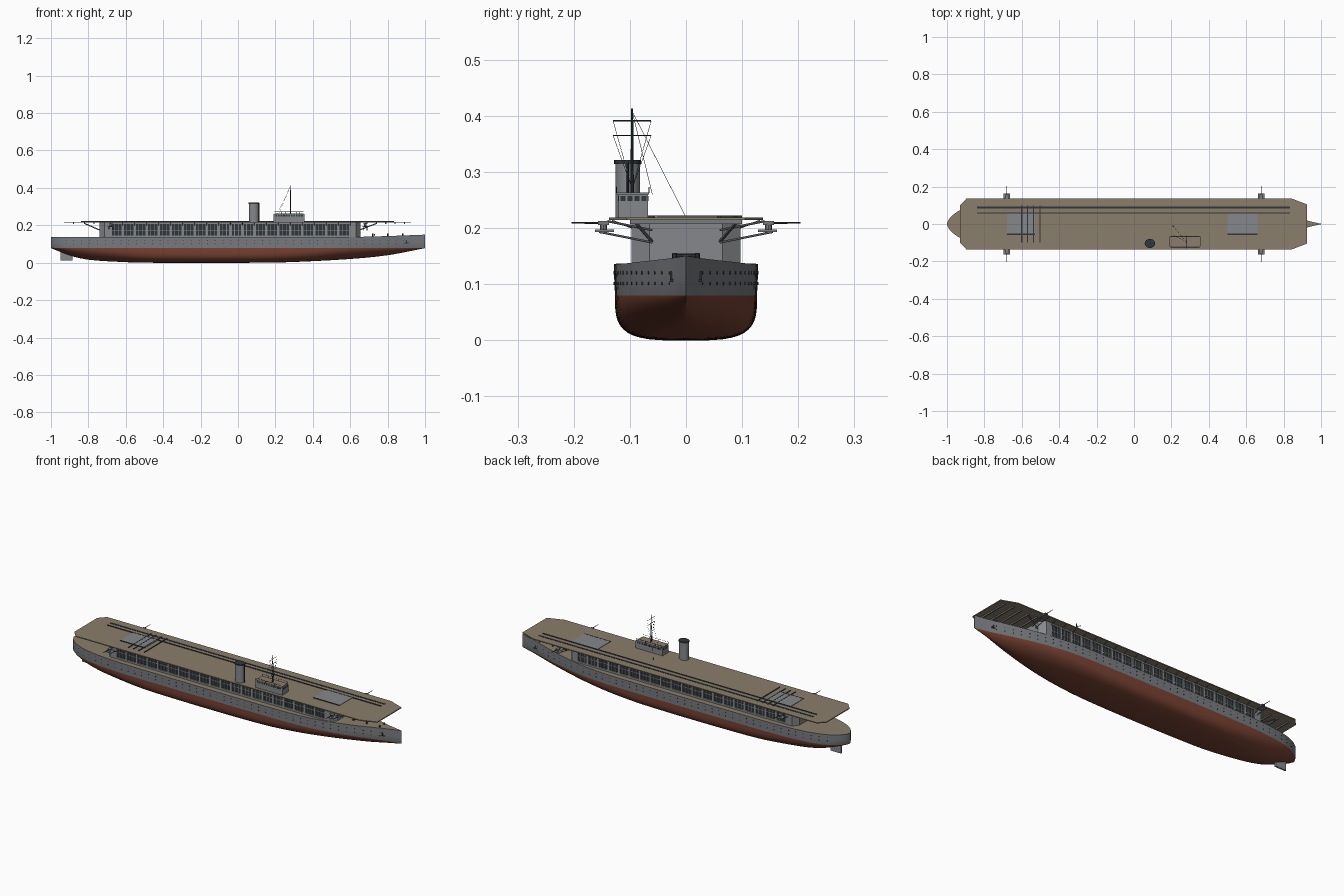
import bpy, bmesh, math
from mathutils import Vector, Matrix

if "Cube" in bpy.data.objects:
    bpy.data.objects.remove(bpy.data.objects["Cube"])

def material(name, c):
    m = bpy.data.materials.new(name)
    m.diffuse_color = (*c, 1)
    m.use_nodes = True
    m.node_tree.nodes["Principled BSDF"].inputs["Base Color"].default_value = m.diffuse_color
    return m

GREY = material("hull grey", (0.19, 0.20, 0.215))
LIGHT = material("light grey", (0.235, 0.245, 0.26))
RED = material("bottom red", (0.19, 0.055, 0.033))
TAN = material("deck tan", (0.255, 0.21, 0.15))
DARK = material("dark grey", (0.03, 0.037, 0.04))

class Part:
    """Collects primitives into one named mesh object."""
    def __init__(self, name, *mats):
        self.name, self.mats, self.bm = name, mats, bmesh.new()

    def box(self, x0, x1, y0, y1, z0, z1):
        m = Matrix.Translation(((x0 + x1) / 2, (y0 + y1) / 2, (z0 + z1) / 2)) @ \
            Matrix.Diagonal((x1 - x0, y1 - y0, z1 - z0, 1))
        bmesh.ops.create_cube(self.bm, size=1, matrix=m)

    def rod(self, a, b, r, n=6, r2=None):
        a, b = Vector(a), Vector(b)
        m = Matrix.Translation((a + b) / 2) @ (b - a).to_track_quat('Z', 'Y').to_matrix().to_4x4()
        bmesh.ops.create_cone(self.bm, cap_ends=True, segments=n, radius1=r,
                              radius2=r if r2 is None else r2, depth=(b - a).length, matrix=m)

    def prism(self, pts, z0, z1):
        lo = [self.bm.verts.new((x, y, z0)) for x, y in pts]
        hi = [self.bm.verts.new((x, y, z1)) for x, y in pts]
        self.bm.faces.new(lo[::-1])
        self.bm.faces.new(hi)
        for i in range(len(pts)):
            j = (i + 1) % len(pts)
            self.bm.faces.new((lo[i], lo[j], hi[j], hi[i]))

    def done(self, rule=None, smooth=False):
        bmesh.ops.recalc_face_normals(self.bm, faces=self.bm.faces)
        if rule:
            for f in self.bm.faces:
                f.material_index = rule(f)
        me = bpy.data.meshes.new(self.name)
        self.bm.to_mesh(me)
        self.bm.free()
        ob = bpy.data.objects.new(self.name, me)
        bpy.context.collection.objects.link(ob)
        for m in self.mats:
            me.materials.append(m)
        if smooth:
            bpy.ops.object.select_all(action='DESELECT')
            ob.select_set(True)
            bpy.context.view_layer.objects.active = ob
            bpy.ops.object.shade_smooth_by_angle(angle=math.radians(35))
        return ob

def curve(table, x):
    """Smooth (Hermite) lookup in a short table of points."""
    n = len(table)
    slope = lambda i: (table[min(i + 1, n - 1)][1] - table[max(i - 1, 0)][1]) / \
                      (table[min(i + 1, n - 1)][0] - table[max(i - 1, 0)][0])
    for i in range(n - 1):
        (x0, y0), (x1, y1) = table[i], table[i + 1]
        if x <= x1 or i == n - 2:
            h = x1 - x0
            t = min(max((x - x0) / h, 0), 1)
            return ((2*t**3 - 3*t*t + 1) * y0 + (t**3 - 2*t*t + t) * h * slope(i)
                    + (3*t*t - 2*t**3) * y1 + (t**3 - t*t) * h * slope(i + 1))

# Hull lines: half breadth, keel height, deck height, fullness of section
BEAM = [(-1, .006), (-.985, .032), (-.96, .055), (-.93, .074), (-.85, .102), (-.7, .121), (-.5, .127),
        (.3, .127), (.5, .118), (.65, .094), (.8, .056), (.92, .02), (1, .001)]
KEEL = [(-1, .078), (-.95, .058), (-.87, .03), (-.78, .014), (-.6, .003), (-.5, 0), (.1, 0), (.3, .004),
        (.6, .02), (.8, .04), (.95, .068), (1, .078)]
SHEER = [(-1, .137), (-.5, .136), (.5, .136), (.75, .141), (1, .15)]
FULL = [(-1, 1.5), (-.7, 2.3), (-.4, 3.4), (.2, 3.4), (.6, 2), (1, 1.2)]
WL = .08

hull = Part("hull", GREY, RED, TAN)
NX, NT = 80, 12
rows = []
for i in range(NX + 1):
    x = -math.cos(math.pi * i / NX) * .75 + (2 * i / NX - 1) * .25
    b, k, d, e = (curve(t, x) for t in (BEAM, KEEL, SHEER, FULL))
    half = []
    for j in range(1, NT + 1):
        t = (j / NT) ** 2
        half.append((b * .985 * (1 - (1 - t) ** e) ** (1 / e), k + (WL - k) * t))
    half += [(b * .995, WL + (d - WL) * .5), (b, d)]
    ring = [(-y, z) for y, z in half[::-1]] + [(0, k)] + half
    rows.append([hull.bm.verts.new((x, y, z)) for y, z in ring])
deck_faces = set()
for a, c in zip(rows, rows[1:]):
    for j in range(len(a)):
        k = (j + 1) % len(a)
        f = hull.bm.faces.new((a[j], c[j], c[k], a[k]))
        if k == 0:
            deck_faces.add(f)
hull.bm.faces.new(rows[0])
hull.bm.faces.new(rows[-1])
hull.done(lambda f: 2 if f in deck_faces else int(f.calc_center_median().z < WL - .0005), smooth=True)

# Portholes and anchors
ports = Part("portholes", DARK)
for z in (.101, .12):
    for i in range(44):
        x = -.92 + i * .042
        b = curve(BEAM, x)
        for s in (-1, 1):
            ports.rod((x, s * (b - .004), z), (x, s * (b + .0008), z), .0028)
ports.done()
anchors = Part("anchors", DARK)
for s in (-1, 1):
    y = s * curve(BEAM, .9)
    anchors.box(.897, .903, y - .003, y + .003, .106, .122)
    anchors.box(.888, .912, y - .003, y + .003, .104, .109)
    for x in (.72, .8, .88):
        anchors.rod((x, s * .02, .138), (x, s * .02, .155), .004, 8)
    anchors.rod((.73, 0, .15), (.73, s * .025, .15), .004, 8)
anchors.done()

# Rudder and propellers
rudder = Part("rudder", LIGHT)
rudder.box(-.95, -.885, -.004, .004, .012, .068)
rudder.done()

# Hangar: dark core, grey end blocks, frames around the open bays
core = Part("hangar_openings", DARK)
core.box(-.7, .61, -.091, .091, .137, .213)
core.done()
frame = Part("hangar_frame", LIGHT)
frame.prism([(-.74, -.065), (-.715, -.097), (-.68, -.097), (-.68, .097), (-.715, .097), (-.74, .065)], .13, .215)
frame.prism([(.6, -.097), (.63, -.097), (.655, -.065), (.655, .065), (.63, .097), (.6, .097)], .13, .215)
BAYS = 20
step = 1.28 / BAYS
for s in (-1, 1):
    y0, y1 = sorted((s * .088, s * .097))
    frame.box(-.68, .6, y0, y1, .206, .215)
    frame.box(-.68, .6, y0, y1, .13, .146)
    for i in range(BAYS + 1):
        x = -.68 + i * step
        frame.box(x - .007, x + .007, y0, y1, .14, .21)
    ya, yb = sorted((s * .088, s * .094))
    frame.box(-.68, .6, ya, yb, .172, .176)
    for i in range(BAYS):
        for u in (1 / 3, 2 / 3):
            x = -.68 + (i + u) * step
            frame.box(x - .0015, x + .0015, ya, yb, .14, .21)
frame.done()

# Flight deck with chamfered ends
deck = Part("flight_deck", TAN)
deck.prism([(-.93, -.1), (-.895, -.137), (.84, -.137), (.925, -.105), (.925, .105), (.84, .137),
            (-.895, .137), (-.93, .1)], .214, .219)
deck.done()
beams = Part("deck_beams", GREY)
for x in [-.88, -.82, -.77, .69, .74, .79, .84, .89]:
    beams.box(x - .003, x + .003, -.1, .1, .207, .214)
for i in range(BAYS + 1):
    x = -.68 + i * step
    for s in (-1, 1):
        beams.rod((x, s * .095, .2), (x, s * .132, .213), .0015, 4)
for s in (-1, 1):
    for x0, x1 in ((-.74, -.82), (.65, .74)):
        beams.rod((x0, s * .06, .175), (x1, s * .09, .21), .003)
beams.done()

# Lifts, deck stripes and arresting wires
lifts = Part("lifts", LIGHT)
edges = Part("deck_stripes", DARK)
for x0, x1 in ((-.68, -.53), (.5, .66)):
    lifts.box(x0, x1, -.055, .06, .2185, .2215)
    edges.box(x0, x1, -.058, -.052, .2185, .222)
edges.box(-.84, .835, .084, .094, .2185, .2205)
edges.box(-.84, .835, .055, .062, .2185, .222)
for x in (-.6, -.57, -.537, -.503):
    edges.box(x - .003, x + .003, -.1, .1, .2185, .222)
lifts.done()
edges.done()

# Island with tan roof and window band
island = Part("island", LIGHT, TAN)
island.box(.19, .355, -.12, -.068, .218, .26)
island.box(.195, .35, -.124, -.066, .26, .263)
island.done(lambda f: int(f.normal.z > .5))
trim = Part("island_windows", DARK)
for i in range(11):
    x = .2 + i * .0138
    trim.box(x, x + .009, -.1208, -.0672, .248, .257)
for i in range(4):
    y = -.117 + i * .0125
    trim.box(.1892, .3558, y, y + .009, .248, .257)
for y in (-.124, -.066):
    trim.rod((.195, y, .273), (.35, y, .273), .0007, 4)
    for i in range(9):
        trim.rod((.195 + i * .0194, y, .262), (.195 + i * .0194, y, .273), .0007, 4)
trim.done()

# Funnel
def oval(rx, ry, n=24):
    return [(.085 + rx * math.cos(2 * math.pi * i / n), -.104 + ry * math.sin(2 * math.pi * i / n)) for i in range(n)]
funnel = Part("funnel", LIGHT)
funnel.prism(oval(.026, .022), .218, .316)
funnel.done(smooth=True)
cap = Part("funnel_cap", DARK)
cap.prism(oval(.028, .024), .314, .321)
cap.rod((.112, -.104, .22), (.112, -.104, .318), .002)
cap.done(smooth=True)

# Mast, yards and rigging
mast = Part("mast", DARK)
mast.rod((.28, -.096, .26), (.28, -.096, .413), .0032, 8, .0018)
for z in (.365, .391):
    mast.rod((.28, -.13, z), (.28, -.062, z), .001)
    for y in (-.13, -.062):
        mast.rod((.28, y, z), (.28, -.096, .27), .0004, 4)
mast.rod((.28, -.096, .408), (.2, 0, .219), .0005, 4)
mast.rod((.28, -.096, .408), (.21, -.06, .26), .0005, 4)
mast.done()

# Side gun platforms on struts
guns = Part("gun_platforms", GREY)
barrels = Part("gun_barrels", DARK)
for x in (-.68, .68):
    for s in (-1, 1):
        guns.box(x - .018, x + .018, *sorted((s * .128, s * .162)), .193, .197)
        guns.rod((x, s * .147, .19), (x, s * .147, .207), .006, 8)
        guns.box(x - .008, x + .008, *sorted((s * .137, s * .157)), .205, .212)
        guns.rod((x - .01, s * .155, .193), (x - .01, s * .06, .174), .002)
        guns.rod((x + .01, s * .155, .193), (x + .01, s * .06, .174), .002)
        guns.rod((x, s * .14, .212), (x, s * .06, .196), .002)
        barrels.rod((x, s * .14, .209), (x, s * .204, .209), .0022, 6, .0012)
guns.done()
barrels.done()
